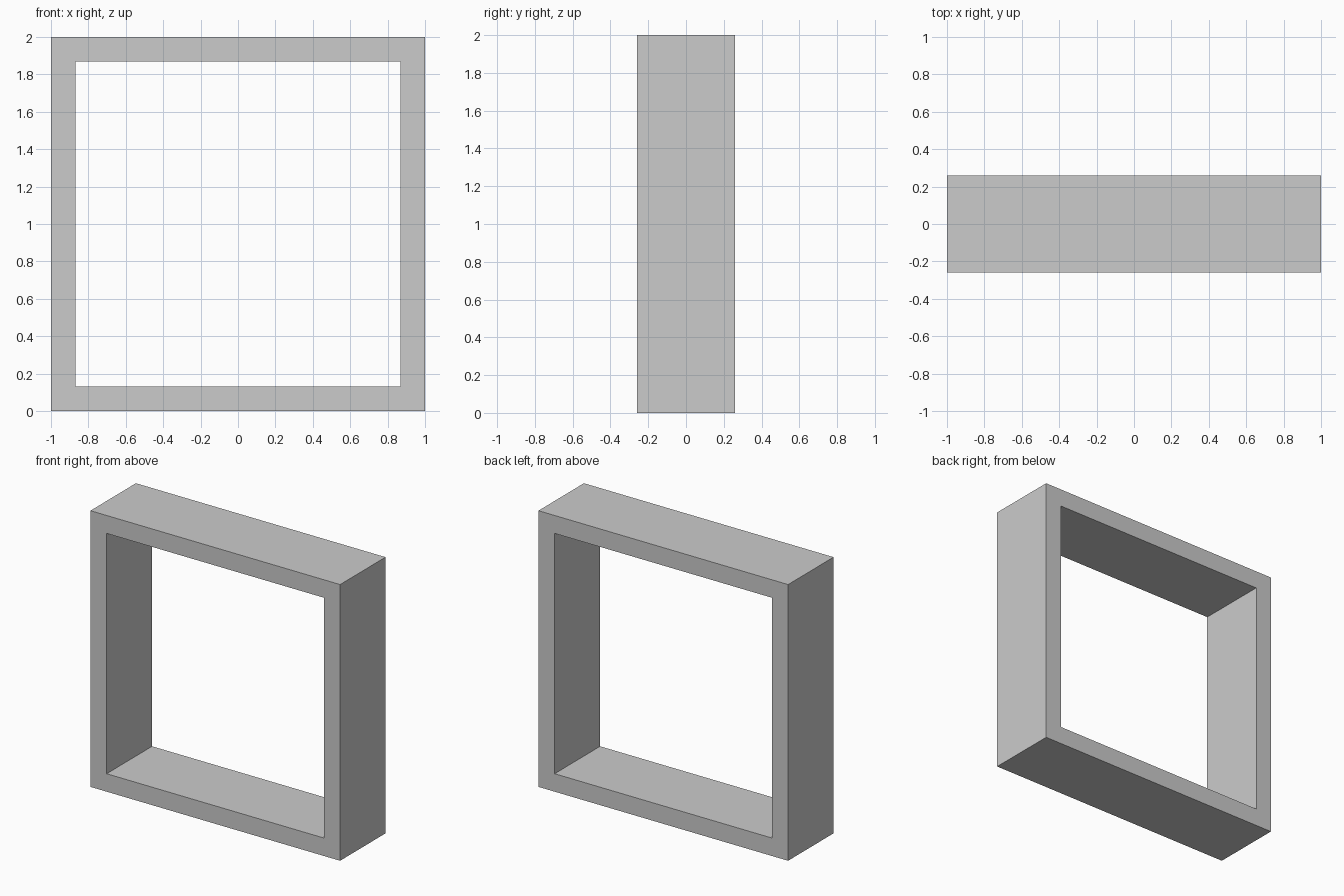
import bpy, bmesh

if "Cube" in bpy.data.objects:
    bpy.data.objects.remove(bpy.data.objects["Cube"])

SIZE, WALL, DEPTH = 2.0, 0.13, 0.52


def square(bm, half, y):
    """Square loop of verts in the XZ plane, centred at mid height."""
    mid = SIZE / 2
    return [bm.verts.new((sx * half, y, mid + sz * half))
            for sx, sz in ((-1, -1), (1, -1), (1, 1), (-1, 1))]


# Open square frame: outer and inner loops, front and back, bridged in a ring
bm = bmesh.new()
outer, inner = SIZE / 2, SIZE / 2 - WALL
loops = [square(bm, outer, -DEPTH / 2), square(bm, outer, DEPTH / 2),
         square(bm, inner, DEPTH / 2), square(bm, inner, -DEPTH / 2)]
for k in range(4):
    a, b = loops[k], loops[(k + 1) % 4]
    for i in range(4):
        j = (i + 1) % 4
        bm.faces.new((a[i], a[j], b[j], b[i]))
bmesh.ops.recalc_face_normals(bm, faces=bm.faces)

mesh = bpy.data.meshes.new("square_frame")
bm.to_mesh(mesh)
bm.free()
bpy.context.collection.objects.link(bpy.data.objects.new("square_frame", mesh))
